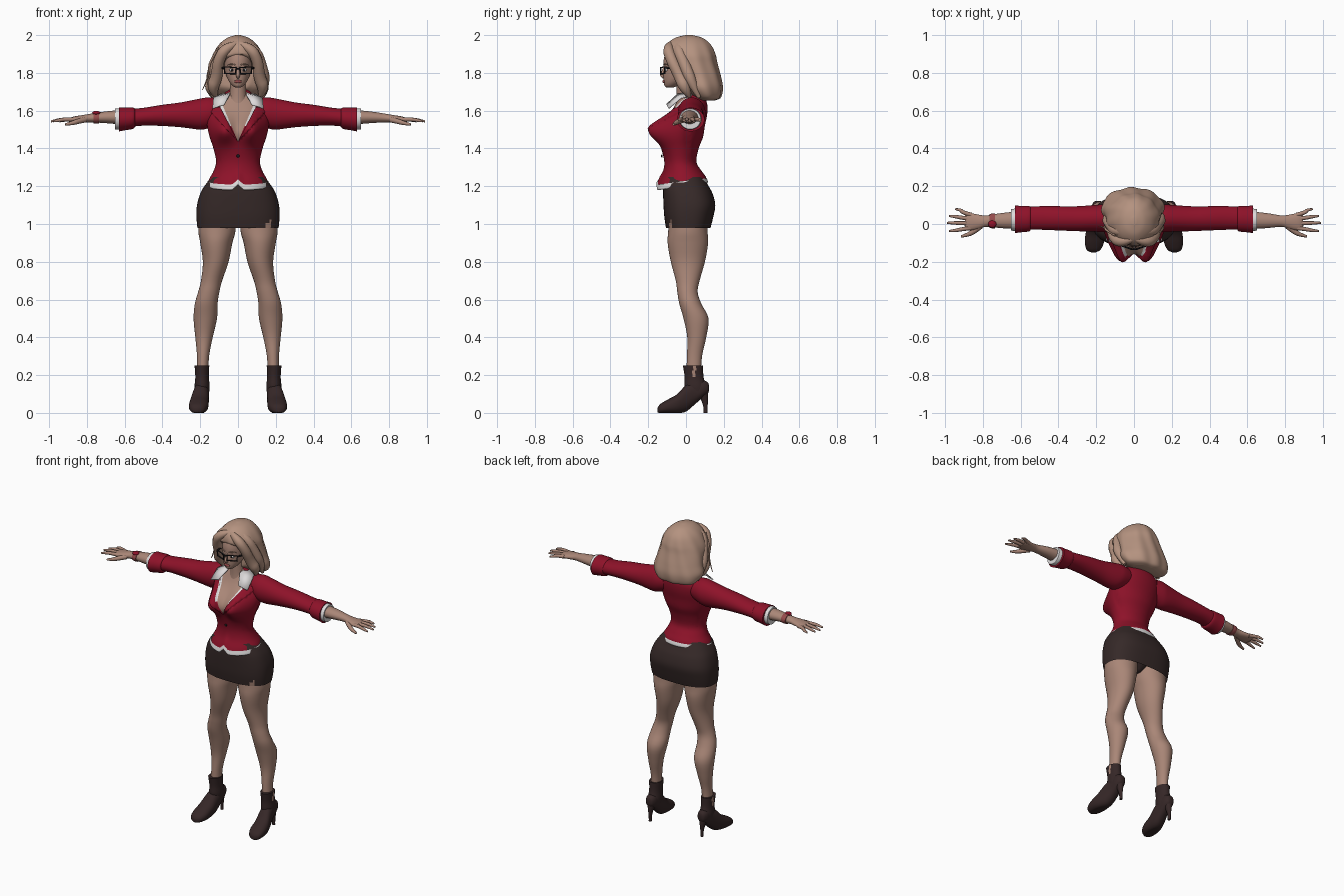
import bpy, bmesh, math
from mathutils import Vector

def mat(name, r, g, b):
    m = bpy.data.materials.new(name)
    m.diffuse_color = (r, g, b, 1)
    return m

SKIN = mat("skin", .40, .24, .185)
HAIR = mat("hair", .46, .29, .215)
RED = mat("jacket_red", .27, .006, .022)
DARK = mat("skirt_brown", .036, .022, .021)
BOOT = mat("boot_brown", .036, .020, .020)
WHITE = mat("shirt_white", .72, .70, .70)
BLACK = mat("black", .012, .01, .012)
LIP = mat("lip_red", .30, .07, .07)

def finish(ob, mirror):
    bpy.ops.object.select_all(action='DESELECT')
    ob.select_set(True)
    bpy.context.view_layer.objects.active = ob
    bpy.ops.object.shade_smooth_by_angle(angle=math.radians(50))
    if mirror:
        ob.modifiers.new("mirror", 'MIRROR')
    return ob

def from_bm(name, bm, mats, mirror=False):
    bmesh.ops.recalc_face_normals(bm, faces=bm.faces)
    me = bpy.data.meshes.new(name)
    bm.to_mesh(me)
    bm.free()
    for m in mats:
        me.materials.append(m)
    ob = bpy.data.objects.new(name, me)
    bpy.context.collection.objects.link(ob)
    return finish(ob, mirror)

def smooth_path(secs, steps):
    out = []
    for i in range(len(secs) - 1):
        a, b, c, d = (secs[max(i - 1, 0)], secs[i], secs[i + 1], secs[min(i + 2, len(secs) - 1)])
        for j in range(steps):
            t = j / steps
            out.append([.5 * (2 * q + (r - p) * t + (2 * p - 5 * q + 4 * r - s) * t * t
                        + (3 * q - p - 3 * r + s) * t ** 3) for p, q, r, s in zip(a, b, c, d)])
    return out + [list(secs[-1])]

def loft(name, secs, mats, axis='z', n=40, steps=4, p=2, cap=True, mirror=False, deform=None, rule=None):
    """Skin of (super)elliptic rings; each section is (position, centre a, centre b, radius a, radius b)."""
    bm = bmesh.new()
    rings = []
    for t, a, b, ra, rb in smooth_path(secs, steps):
        ring = []
        for i in range(n):
            c, s = math.cos(2 * math.pi * i / n), math.sin(2 * math.pi * i / n)
            u = a + ra * math.copysign(abs(c) ** (2 / p), c)
            w = b + rb * math.copysign(abs(s) ** (2 / p), s)
            v = Vector({'z': (u, w, t), 'x': (t, u, w), 'y': (u, t, w)}[axis])
            ring.append(bm.verts.new(deform(v) if deform else v))
        rings.append(ring)
    for r0, r1 in zip(rings, rings[1:]):
        for i in range(n):
            bm.faces.new((r0[i], r0[(i + 1) % n], r1[(i + 1) % n], r1[i]))
    if cap:
        bm.faces.new(rings[0])
        bm.faces.new(rings[-1])
    if rule:
        for f in bm.faces:
            f.material_index = rule(f.calc_center_median())
    return from_bm(name, bm, mats, mirror)

def tube(name, pts, m, mirror=False, cyclic=False, smooth=True):
    """Tapered tube through (x, y, z, radius) points."""
    cu = bpy.data.curves.new(name, 'CURVE')
    cu.dimensions, cu.bevel_depth, cu.bevel_resolution = '3D', 1, 3
    cu.use_fill_caps = True
    sp = cu.splines.new('NURBS' if smooth else 'POLY')
    sp.points.add(len(pts) - 1)
    for q, (x, y, z, r) in zip(sp.points, pts):
        q.co, q.radius = (x, y, z, 1), r
    sp.use_cyclic_u = cyclic
    if smooth:
        sp.order_u, sp.use_endpoint_u, sp.resolution_u = 3, True, 6
    cu.materials.append(m)
    ob = bpy.data.objects.new(name, cu)
    bpy.context.collection.objects.link(ob)
    bpy.ops.object.select_all(action='DESELECT')
    ob.select_set(True)
    bpy.context.view_layer.objects.active = ob
    bpy.ops.object.convert(target='MESH')
    return finish(bpy.context.view_layer.objects.active, mirror)

def ball(name, loc, size, m, mirror=False):
    bm = bmesh.new()
    bmesh.ops.create_uvsphere(bm, u_segments=20, v_segments=12, radius=1)
    for v in bm.verts:
        v.co = Vector(loc) + v.co * Vector(size)
    return from_bm(name, bm, [m], mirror)

# Jacket body: bust bulge, tilted hem with a front notch
def jacket_shape(v):
    if v.y < .02:
        for s in (-1, 1):
            v.y -= .09 * math.exp(-((v.x - s * .075) / .06) ** 2 - ((v.z - 1.5) / .068) ** 2)
    w = min(max((1.32 - v.z) / .1, 0), 1)
    v.z += w * .14 * v.y
    if v.y < 0:
        v.z += w * .03 * math.exp(-(v.x / .018) ** 2)
    return v

body = loft("jacket", [(1.215, 0, -.02, .162, .13), (1.24, 0, -.018, .153, .122), (1.28, 0, -.02, .13, .10),
    (1.33, 0, -.03, .116, .085), (1.40, 0, -.03, .13, .097), (1.46, 0, -.02, .15, .11),
    (1.52, 0, -.005, .163, .105), (1.58, 0, .015, .165, .097), (1.63, 0, .028, .15, .085),
    (1.67, 0, .03, .10, .07), (1.70, 0, .025, .06, .055)], [RED, WHITE, SKIN], n=72, cap=False, deform=jacket_shape)
# Neckline, shirt edge and raised lapels cut cleanly into the jacket
APEX = 1.435
bm = bmesh.new()
bm.from_mesh(body.data)
for k in (.42, .52, .92):
    for s in (1, -1):
        bmesh.ops.bisect_plane(bm, geom=bm.verts[:] + bm.edges[:] + bm.faces[:], dist=1e-5,
                               plane_co=(0, 0, APEX), plane_no=(s, 0, -k))
bmesh.ops.bisect_plane(bm, geom=bm.verts[:] + bm.edges[:] + bm.faces[:], dist=1e-5,
                       plane_co=(0, 0, 1.615), plane_no=(0, 0, 1))
lapels = []
for f in bm.faces:
    c = f.calc_center_median()
    if c.y < .02 and c.z > APEX:
        k = abs(c.x) / (c.z - APEX)
        f.material_index = 2 if k < .42 else 1 if k < .52 and c.z > 1.52 else 0
        if .52 < k < .92 and c.z < 1.615:
            lapels.append(f)
bm.normal_update()
new = bmesh.ops.extrude_face_region(bm, geom=lapels)["geom"]
for v in [g for g in new if isinstance(g, bmesh.types.BMVert)]:
    v.co += Vector((0, -.009, .002))
bmesh.ops.delete(bm, geom=lapels, context='FACES_ONLY')
bm.to_mesh(body.data)
bm.free()

loft("shirt_hem", [(1.20, 0, -.02, .163, .133), (1.208, 0, -.02, .168, .136), (1.228, 0, -.02, .161, .13)],
     [WHITE], n=72, cap=False, deform=jacket_shape)
ball("jacket_button", (0, -.128, 1.36), (.008, .005, .008), BLACK)

# Shirt collar wings
bm = bmesh.new()
wing = [(.055, .03, 1.70), (.045, -.045, 1.69), (.075, -.105, 1.635), (.135, -.095, 1.615), (.13, -.03, 1.67), (.10, .03, 1.685)]
bm.faces.new([bm.verts.new(p) for p in wing])
bmesh.ops.triangulate(bm, faces=bm.faces[:])
collar = from_bm("shirt_collar", bm, [WHITE], True)
collar.modifiers.new("thickness", 'SOLIDIFY').thickness = .008
loft("jacket_collar", [(1.65, 0, .035, .10, .07), (1.69, 0, .03, .075, .065), (1.71, 0, .03, .062, .058)], [RED], cap=False,
     deform=lambda v: Vector((v.x, max(v.y, -.01), v.z)))

# Sleeves, cuffs, forearms with hands
loft("sleeve", [(.08, .03, 1.60, .06, .06), (.15, .03, 1.59, .073, .08), (.2, .03, 1.582, .071, .082),
    (.3, .028, 1.578, .066, .066), (.4, .03, 1.575, .064, .056), (.5, .032, 1.568, .062, .047),
    (.58, .03, 1.56, .06, .048)], [RED], 'x', mirror=True)
loft("sleeve_cuff", [(.545, .03, 1.563, .056, .044), (.555, .028, 1.56, .067, .056), (.60, .026, 1.556, .07, .06),
    (.63, .025, 1.553, .073, .063)], [RED], 'x', mirror=True)
loft("shirt_cuff", [(.60, .024, 1.556, .062, .055), (.64, .022, 1.556, .058, .056), (.652, .022, 1.556, .056, .054)],
     [WHITE], 'x', mirror=True)
loft("forearm", [(.6, .02, 1.565, .048, .04), (.7, .018, 1.565, .04, .031), (.78, .015, 1.561, .03, .023),
    (.82, .012, 1.557, .037, .02), (.87, .012, 1.553, .046, .016), (.895, .012, 1.55, .04, .01)], [SKIN], 'x', mirror=True)
for nm, y0, y1, x1 in (("little", .048, .075, .945), ("ring", .026, .04, .978), ("middle", .003, .006, .99), ("index", -.02, -.035, .978)):
    tube(nm + "_finger", [(.86, y0, 1.553, .012), (.91, (y0 + y1) / 2, 1.555, .0105), (x1 - .03, y1, 1.55, .009),
         (x1, y1 * 1.05, 1.543, .005)], SKIN, True)
tube("thumb", [(.81, -.01, 1.552, .015), (.85, -.042, 1.543, .014), (.88, -.057, 1.533, .011), (.915, -.066, 1.527, .006)], SKIN, True)
loft("watch_strap", [(-.765, .016, 1.562, .037, .029), (-.75, .016, 1.562, .039, .031), (-.735, .016, 1.563, .039, .031)], [LIP], 'x')
ball("watch_face", (-.75, .0, 1.588), (.022, .02, .011), RED)

# Skirt with front slit, underwear
loft("skirt", [(.98, 0, .012, .215, .118), (1.04, 0, .015, .22, .13), (1.1, 0, .018, .217, .137),
    (1.16, 0, .01, .2, .131), (1.2, 0, 0, .178, .12), (1.25, 0, -.012, .14, .105)], [DARK, SKIN], n=88, p=2.6, cap=False,
     rule=lambda c: int(.14 < c.x < .172 and c.y < 0 and c.z < .98 + .9 * (c.x - .125)))
loft("underwear", [(.985, 0, .01, .02, .04), (1.03, 0, .012, .09, .08), (1.1, 0, .012, .18, .10), (1.18, 0, 0, .16, .10)], [DARK])

# Legs
loft("leg", [(1.15, .105, .015, .09, .10), (.98, .111, .01, .099, .103), (.9, .115, .01, .085, .107),
    (.8, .118, .01, .068, .09), (.7, .14, .009, .056, .063), (.64, .155, .008, .056, .054), (.58, .168, .022, .06, .058),
    (.5, .173, .053, .062, .066), (.4, .18, .057, .046, .05), (.3, .185, .045, .032, .04), (.2, .188, .04, .03, .038)],
     [SKIN], mirror=True)

# Ankle boots with stiletto heels
loft("boot_shaft", [(.10, .19, .058, .036, .052), (.14, .19, .05, .04, .057), (.19, .19, .043, .036, .05),
    (.25, .191, .037, .039, .053)], [BOOT, SKIN], mirror=True,
     rule=lambda c: int(c.x > .19 and .035 < c.y < .052 and .19 < c.z < .249))
loft("boot_foot", [(-.15, .215, .015, .012, .012), (-.137, .214, .022, .036, .024), (-.10, .21, .033, .05, .036),
    (-.05, .206, .047, .05, .05), (0, .198, .077, .044, .07), (.05, .191, .11, .038, .062), (.09, .19, .128, .035, .045),
    (.115, .19, .132, .024, .03), (.122, .19, .132, .01, .012)], [BOOT], 'y', p=2.3, mirror=True,
     deform=lambda v: Vector((v.x, v.y, max(v.z, 0))))
loft("boot_heel", [(0, .19, .103, .009, .01), (.03, .19, .103, .009, .011), (.07, .19, .098, .015, .019), (.12, .19, .085, .028, .033)],
     [BOOT], n=20, mirror=True)

# Head, neck, face
loft("neck", [(1.6, 0, .0, .07, .06), (1.65, 0, 0, .053, .052), (1.70, 0, -.002, .044, .048), (1.78, 0, .0, .045, .05)], [SKIN])
loft("head", [(1.722, 0, -.085, .012, .016), (1.73, 0, -.08, .027, .033), (1.75, 0, -.065, .045, .053), (1.78, 0, -.042, .06, .078),
    (1.82, 0, -.026, .07, .092), (1.87, 0, -.02, .074, .098), (1.92, 0, -.01, .07, .09), (1.96, 0, 0, .045, .06)], [SKIN])
tube("nose", [(0, -.112, 1.835, .006), (0, -.122, 1.805, .008), (0, -.131, 1.785, .011), (0, -.113, 1.774, .008)], SKIN)
ball("lips", (0, -.116, 1.754), (.02, .009, .009), LIP)
ball("eye_white", (.031, -.105, 1.815), (.016, .009, .008), WHITE, True)
ball("iris", (.031, -.112, 1.815), (.006, .004, .007), BLACK, True)
tube("eyebrow", [(.015, -.118, 1.842, .003), (.035, -.112, 1.85, .004), (.055, -.097, 1.842, .002)], HAIR, True)

# Glasses
tube("glasses_rim", [(x, y, z, .0045) for x, y, z in ((.01, -.133, 1.828), (.074, -.112, 1.832), (.07, -.112, 1.797), (.014, -.133, 1.795))],
     BLACK, True, True, False)
tube("glasses_bridge", [(-.012, -.133, 1.822, .004), (.012, -.133, 1.822, .004)], BLACK, smooth=False)
tube("glasses_temple", [(.074, -.112, 1.828, .006), (.083, -.08, 1.826, .005), (.082, -.01, 1.82, .004)], BLACK, True, smooth=False)

# Hair: full wavy mass, held back behind the face, with framing locks
def hair_shape(v):
    a = math.atan2(v.y - .05, v.x)
    wave = 1 + .022 * math.sin(9 * a + 14 * v.z) * min(1, max(0, (2 - v.z) * 8))
    v.x *= wave
    v.y = .05 + (v.y - .05) * wave
    if v.z < 1.905:
        v.y = max(v.y, max(-.125 + (1.905 - v.z) * 1.5, -.125) if v.z > 1.835 else -.02)
    return v

loft("hair", [(1.655, 0, .11, .09, .045), (1.67, -.005, .11, .14, .073), (1.72, -.006, .085, .165, .108),
    (1.78, -.005, .07, .153, .113), (1.85, -.004, .035, .143, .13), (1.9, 0, .02, .13, .135), (1.95, 0, .015, .1, .116),
    (1.985, 0, .015, .058, .073), (2.0, 0, .015, .012, .018)], [HAIR], n=96, steps=6, deform=hair_shape)
tube("front_lock", [(.0, -.075, 1.955, .015), (.065, -.10, 1.935, .03), (.105, -.075, 1.865, .03), (.112, -.03, 1.78, .033),
    (.138, -.005, 1.72, .034), (.115, .02, 1.67, .008)], HAIR, True)
tube("side_lock", [(.015, -.04, 1.972, .015), (.09, -.045, 1.93, .03), (.122, -.005, 1.84, .032), (.145, .03, 1.75, .03),
    (.13, .07, 1.67, .01)], HAIR, True)
tube("loose_strand", [(-.10, -.06, 1.93, .006), (-.155, -.03, 1.86, .006), (-.15, -.02, 1.79, .005), (-.188, -.01, 1.71, .002)], HAIR)
